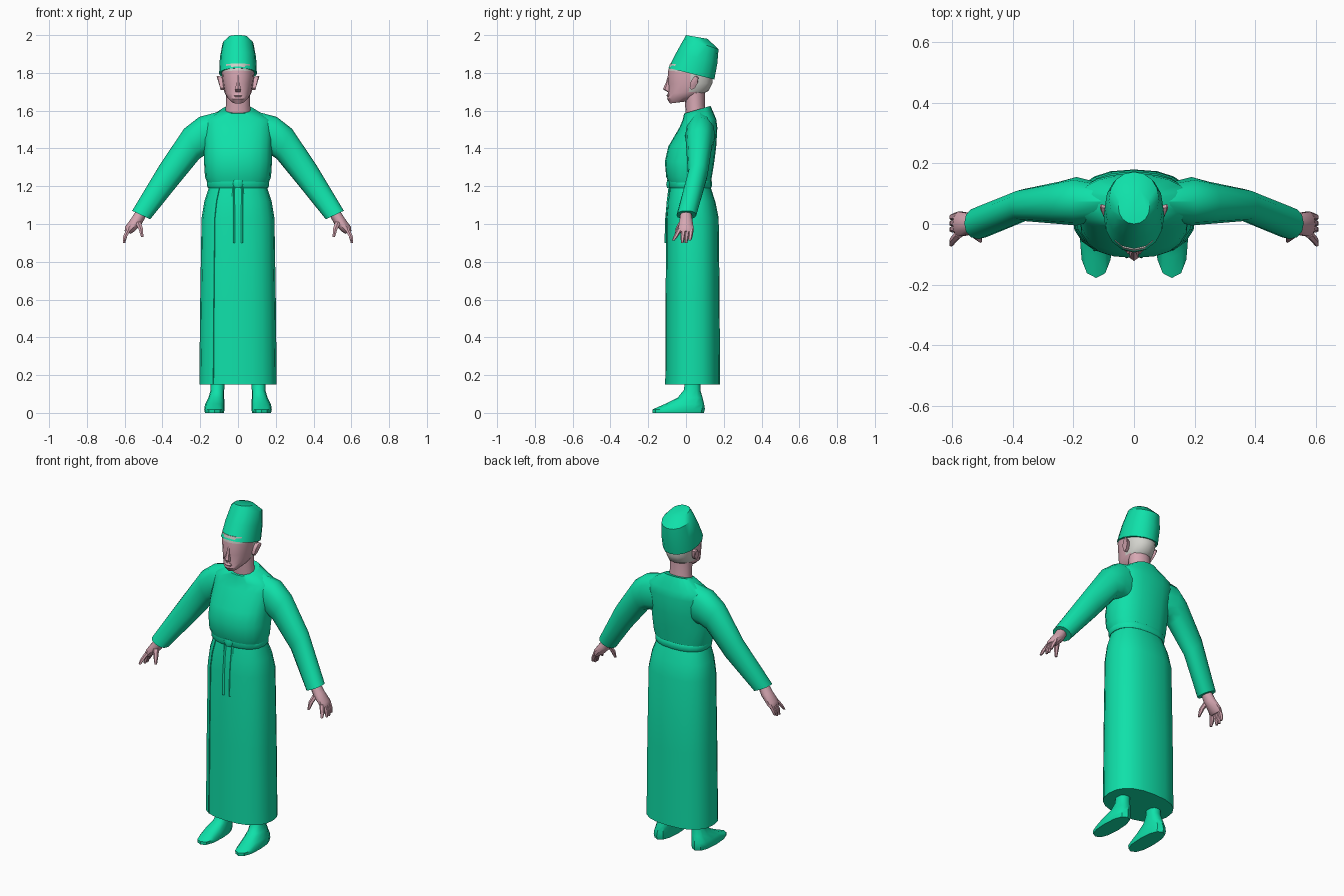
import bpy, bmesh, math
from mathutils import Vector


def material(name, rgb):
    m = bpy.data.materials.new(name)
    m.diffuse_color = (*rgb, 1)
    return m


GREEN = material("green_cloth", (0.005, 0.75, 0.40))
SKIN = material("skin", (0.68, 0.39, 0.45))
GREY = material("grey_hair", (0.66, 0.66, 0.62))


def ring(lo, hi, w, n=16, e=2.0):
    """Superellipse with one axis from lo to hi and half-width vector w."""
    lo, hi, w = Vector(lo), Vector(hi), Vector(w)
    c, u = (lo + hi) / 2, (lo - hi) / 2
    pts = []
    for i in range(n):
        a = math.tau * i / n
        cs, sn = math.cos(a), math.sin(a)
        pts.append(c + u * math.copysign(abs(cs) ** (2 / e), cs)
                   + w * math.copysign(abs(sn) ** (2 / e), sn))
    return pts


def loft(name, rings, mats, rule=None, side=1, angle=40):
    """Skin a stack of rings, cap both ends; side=-1 mirrors in x."""
    bm = bmesh.new()
    rows = [[bm.verts.new((p.x * side, p.y, p.z)) for p in r] for r in rings]
    n = len(rows[0])
    for a, b in zip(rows, rows[1:]):
        for i in range(n):
            j = (i + 1) % n
            bm.faces.new((a[i], a[j], b[j], b[i]))
    bm.faces.new(rows[0])
    bm.faces.new(rows[-1])
    bmesh.ops.recalc_face_normals(bm, faces=bm.faces)
    if rule:
        for f in bm.faces:
            f.material_index = rule(f.calc_center_median())
    me = bpy.data.meshes.new(name)
    bm.to_mesh(me)
    bm.free()
    for m in mats:
        me.materials.append(m)
    ob = bpy.data.objects.new(name, me)
    bpy.context.collection.objects.link(ob)
    bpy.ops.object.select_all(action='DESELECT')
    ob.select_set(True)
    bpy.context.view_layer.objects.active = ob
    bpy.ops.object.shade_smooth_by_angle(angle=math.radians(angle))
    return ob


def body(rows, n=16, e=2.0, x=0):
    """Rows of (front y, front z, back y, back z, half width)."""
    return [ring((x, fy, fz), (x, by, bz), (w, 0, 0), n, e)
            for fy, fz, by, bz, w in rows]


def tube(name, pts, radii, mat, side=1, n=6):
    """Tapered limb made of horizontal rings."""
    rs = [ring((x, y - r, z), (x, y + r, z), (r, 0, 0), n)
          for (x, y, z), r in zip(pts, radii)]
    loft(name, rs, [mat], side=side)


# Skirt of the robe, with a seam along its right front edge
skirt = body([(-.11, .15, .18, .15, .205), (-.108, .6, .178, .6, .2),
              (-.105, 1.03, .173, 1.03, .193), (-.098, 1.12, .155, 1.12, .178),
              (-.086, 1.195, .13, 1.195, .153)], 20, 2.4)
loft("skirt", skirt, [GREEN])
tube("skirt_seam", [r[18] for r in skirt], [.004] * 5, GREEN, n=4)

# Belt, knot and hanging ties
loft("belt", body([(-.088, 1.19, .132, 1.19, .158), (-.095, 1.2, .137, 1.2, .163),
                   (-.095, 1.225, .137, 1.225, .163),
                   (-.088, 1.232, .132, 1.232, .158)], 20, 2.4), [GREEN])
loft("belt_knot", body([(-.1, 1.19, -.08, 1.19, .018), (-.105, 1.21, -.08, 1.21, .028),
                        (-.1, 1.232, -.08, 1.232, .028)], 8), [GREEN])
for s in (1, -1):
    loft("belt_tie", body([(-.114, .9, -.1, .9, .009), (-.11, 1.03, -.1, 1.03, .008),
                           (-.102, 1.12, -.09, 1.12, .007),
                           (-.092, 1.2, -.08, 1.2, .006)], 4, x=.024 * s), [GREEN])

# Upper robe
loft("torso", body([(-.085, 1.2, .13, 1.2, .155), (-.105, 1.25, .137, 1.25, .175),
                    (-.112, 1.33, .15, 1.33, .18), (-.094, 1.41, .16, 1.41, .18),
                    (-.035, 1.51, .166, 1.51, .185), (-.018, 1.55, .16, 1.555, .18),
                    (-.01, 1.585, .13, 1.625, .085)], 20, 2.4), [GREEN])

# Neck and head: hair on the back of the skull and the hairline
loft("neck", body([(0, 1.56, .11, 1.56, .072), (-.005, 1.63, .1, 1.63, .064),
                   (-.01, 1.71, .1, 1.71, .064)], 12), [SKIN])
loft("head", body([(-.085, 1.638, .03, 1.652, .03), (-.1, 1.662, .075, 1.68, .058),
                   (-.094, 1.69, .12, 1.705, .072), (-.094, 1.74, .14, 1.745, .08),
                   (-.094, 1.812, .14, 1.79, .087),
                   (-.085, 1.85, .13, 1.82, .085)], 16, 2.2), [SKIN, GREY],
     lambda c: int((c.y > .04 and c.z > 1.688) or c.z > 1.812))
loft("nose", body([(-.1, 1.7, -.08, 1.7, .014), (-.122, 1.714, -.08, 1.71, .017),
                   (-.106, 1.75, -.08, 1.75, .01), (-.096, 1.785, -.08, 1.785, .007)], 6),
     [SKIN])
loft("lips", body([(-.097, 1.672, -.08, 1.672, .018), (-.104, 1.68, -.08, 1.68, .026),
                   (-.097, 1.69, -.08, 1.69, .018)], 6), [SKIN])

# Tall cap leaning backwards
loft("hat", body([(-.093, 1.826, .15, 1.765, .1), (-.05, 1.91, .166, 1.85, .096),
                  (-.008, 1.985, .172, 1.925, .082),
                  (.0, 2.0, .115, 1.98, .052)], 16, 2.1), [GREEN])

for s in (1, -1):
    # Ear
    loft("ear", [ring((.075, .03, 1.71), (.075, .045, 1.775), (0, .015, 0), 8),
                 ring((.092, .03, 1.71), (.108, .055, 1.785), (0, .02, 0), 8),
                 ring((.094, .035, 1.72), (.113, .058, 1.78), (0, .014, 0), 8)],
         [SKIN], side=s)

    # Sleeve: lower edge x, z; upper edge x, z; y limits
    sleeve = [(.1, 1.36, .08, 1.6, .02, .13), (.175, 1.365, .205, 1.567, -.005, .155),
              (.205, 1.345, .285, 1.505, .0, .14), (.32, 1.205, .41, 1.32, .01, .115),
              (.465, 1.025, .56, 1.07, -.05, .055)]
    loft("sleeve", [ring((a, (y0 + y1) / 2, b), (c, (y0 + y1) / 2, d),
                         (0, (y1 - y0) / 2, 0), 12, 2.2)
                    for a, b, c, d, y0, y1 in sleeve], [GREEN], side=s)

    # Hand: palm, four fingers and thumb
    loft("palm", [ring((.485, 0, 1.045), (.54, 0, 1.07), (0, .03, 0), 10),
                  ring((.51, 0, 1.0), (.565, 0, 1.03), (0, .036, 0), 10),
                  ring((.55, 0, .96), (.598, 0, .985), (0, .043, 0), 10),
                  ring((.568, 0, .948), (.6, 0, .962), (0, .038, 0), 10)],
         [SKIN], side=s)
    for k in range(4):
        y = -.032 + .02 * k
        reach = -.036 if k == 0 else -.008
        tube("finger", [(.577, y, .975), (.597, y + reach * .6, .935),
                        (.603, y + reach, .9 + (.012 if k in (0, 3) else 0))],
             [.014, .012, .007], SKIN, s)
    tube("thumb", [(.53, -.02, 1.01), (.515, -.042, .975), (.507, -.055, .932)],
         [.018, .014, .007], SKIN, s)

    # Boot: shaft flows into a long flat foot
    boot = [(-.178, 0, .095, 0, .05, .125), (-.178, .018, .1, .02, .054, .125),
            (-.11, .048, .096, .045, .051, .123), (-.045, .08, .088, .08, .042, .115),
            (-.012, .12, .076, .12, .036, .109), (0, .2, .075, .2, .038, .107)]
    loft("boot", [body([r[:5]], 12, 2.4, r[5])[0] for r in boot], [GREEN], side=s)
